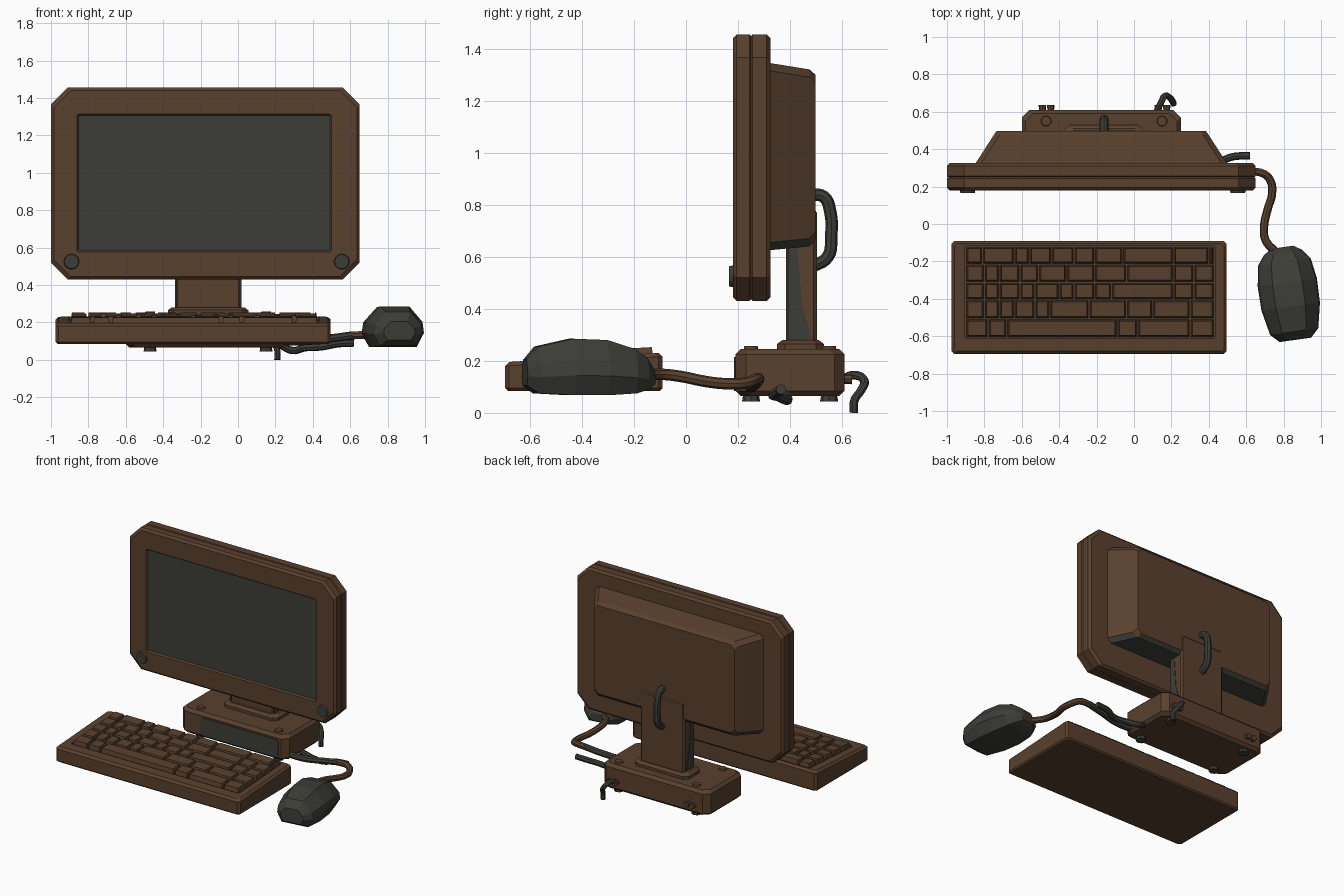
import bpy, bmesh, math
from mathutils import Vector, Matrix

if "Cube" in bpy.data.objects:
    bpy.data.objects.remove(bpy.data.objects["Cube"])


def material(name, rgb):
    m = bpy.data.materials.new(name)
    m.diffuse_color = (*rgb, 1)
    m.use_nodes = True
    m.node_tree.nodes["Principled BSDF"].inputs["Base Color"].default_value = m.diffuse_color
    return m


BROWN = material("brown_casing", (0.1, 0.052, 0.027))
GREY = material("dark_grey", (0.046, 0.047, 0.039))


def finish(name, bm, *mats):
    bmesh.ops.recalc_face_normals(bm, faces=bm.faces)
    me = bpy.data.meshes.new(name)
    bm.to_mesh(me)
    bm.free()
    ob = bpy.data.objects.new(name, me)
    bpy.context.collection.objects.link(ob)
    for m in mats:
        me.materials.append(m)
    return ob


def loft(name, loops, *mats):
    """Skin closed loops of equal length and cap both ends."""
    bm = bmesh.new()
    rings = [[bm.verts.new(p) for p in lp] for lp in loops]
    n = len(rings[0])
    bm.faces.new(rings[0])
    for a, b in zip(rings, rings[1:]):
        for i in range(n):
            j = (i + 1) % n
            bm.faces.new((a[i], a[j], b[j], b[i]))
    bm.faces.new(rings[-1])
    return finish(name, bm, *mats)


def octagon(x0, x1, v0, v1, c):
    """Rectangle with cut corners, as 2D points."""
    return [(x0 + c, v0), (x1 - c, v0), (x1, v0 + c), (x1, v1 - c),
            (x1 - c, v1), (x0 + c, v1), (x0, v1 - c), (x0, v0 + c)]


def upright(y, *a):
    return [(p, y, q) for p, q in octagon(*a)]


def flat(z, *a):
    return [(p, q, z(q) if callable(z) else z) for p, q in octagon(*a)]


def cylinder(name, loc, r, depth, mat, axis="Z", sides=12):
    bm = bmesh.new()
    rot = Matrix.Rotation(math.pi / 2, 4, "X") if axis == "Y" else Matrix()
    bmesh.ops.create_cone(bm, cap_ends=True, segments=sides, radius1=r, radius2=r * 0.85,
                          depth=depth, matrix=Matrix.Translation(loc) @ rot)
    return finish(name, bm, mat)


def tube(name, pts, r, mat):
    cu = bpy.data.curves.new(name, "CURVE")
    cu.dimensions = "3D"
    cu.bevel_depth, cu.bevel_resolution, cu.resolution_u = r, 2, 5
    cu.use_fill_caps = True
    sp = cu.splines.new("BEZIER")
    sp.bezier_points.add(len(pts) - 1)
    for bp, p in zip(sp.bezier_points, pts):
        bp.co = p
        bp.handle_left_type = bp.handle_right_type = "AUTO"
    cu.materials.append(mat)
    ob = bpy.data.objects.new(name, cu)
    bpy.context.collection.objects.link(ob)
    bpy.ops.object.select_all(action="DESELECT")
    ob.select_set(True)
    bpy.context.view_layer.objects.active = ob
    bpy.ops.object.convert(target="MESH")
    bpy.ops.object.shade_smooth_by_angle()


# Monitor frame with recessed screen
def frame_loop(y, d):
    return upright(y, -1 + d, 0.65 - d, 0.43 + d, 1.455 - d, 0.09)


def screen_loop(y, d):
    return upright(y, -0.86 + d, 0.5 - d, 0.575 + d, 1.315 - d, 0.008)


frame = loft("monitor_frame", [
    frame_loop(0.325, 0.015), frame_loop(0.31, 0), frame_loop(0.256, 0), frame_loop(0.25, 0.007),
    frame_loop(0.244, 0), frame_loop(0.195, 0), frame_loop(0.18, 0.015),
    screen_loop(0.18, 0), screen_loop(0.192, 0.008)], BROWN, GREY)
frame.data.polygons[-1].material_index = 1

# Round buttons in the lower frame corners
for side, x in (("left", -0.89), ("right", 0.555)):
    cylinder(side + "_frame_button", (x, 0.18, 0.525), 0.045, 0.03, GREY, "Y")

# Tapered rear housing, dark underneath
housing = loft("rear_housing", [
    upright(0.32, -0.85, 0.5, 0.625, 1.345, 0.03),
    upright(0.475, -0.75, 0.4, 0.64, 1.32, 0.03),
    upright(0.497, -0.735, 0.385, 0.665, 1.3, 0.03)], BROWN, GREY)
for p in housing.data.polygons:
    if p.normal.z < -0.5:
        p.material_index = 1

# Stand: neck, dark neck sides, collar, carrying handle
loft("stand_neck", [flat(z, -0.335 + d, 0.015 - d, 0.385, 0.503 - d, 0.012)
                    for z, d in ((0.24, 0), (0.77, 0), (0.785, 0.012))], BROWN)
side = [(0.392, 0.27), (0.482, 0.29), (0.445, 0.42), (0.428, 0.65), (0.392, 0.65)]
loft("neck_side_panels", [[(x, y, z) for y, z in side] for x in (-0.338, 0.018)], GREY)
loft("neck_collar", [flat(z, -0.375 + d, 0.055 - d, 0.35 + d, 0.53 - d, 0.03)
                     for z, d in ((0.235, 0), (0.265, 0), (0.28, 0.02))], BROWN)
tube("rear_handle", [(-0.16, y, z) for y, z in (
    (0.48, 0.84), (0.53, 0.83), (0.555, 0.77), (0.558, 0.68), (0.545, 0.6), (0.48, 0.56))], 0.024, GREY)

# Base block with dark front panel
loft("stand_base", [flat(z, -0.6 + d, 0.25 - d, 0.19 + d, 0.61 - d, 0.04)
                    for z, d in ((0.065, 0.02), (0.085, 0), (0.225, 0), (0.245, 0.02))], BROWN)
loft("base_front_panel", [upright(y, -0.43, 0.19, 0.085, 0.215, 0.015) for y in (0.195, 0.184)], GREY)

# Base screws, feet and rear knobs
for sx, x in (("left", -0.47), ("right", 0.15)):
    for sy, y in (("front", 0.25), ("rear", 0.55)):
        cylinder(f"{sx}_{sy}_base_screw", (x, y, 0.247), 0.03, 0.02, BROWN)
        cylinder(f"{sx}_{sy}_foot", (x, y, 0.058), 0.035, 0.03, GREY, sides=8)
    for k in (-0.02, 0.025):
        cylinder(f"{sx}_rear_knob", (x + k, 0.615, 0.13), 0.02, 0.045, BROWN, "Y", 8)

# Wedge keyboard tray
def rim(y):
    return 0.195 + (y + 0.695) * 0.06


def tray_loop(z, d):
    return flat(z, -0.975 + d, 0.495 - d, -0.695 + d, -0.09 - d, 0.015)


def bed_loop(z):
    return flat(z, -0.905, 0.435, -0.612, -0.117, 0.004)


loft("keyboard_tray", [
    tray_loop(0.085, 0.01), tray_loop(0.095, 0), tray_loop(lambda y: rim(y) - 0.015, 0),
    tray_loop(rim, 0.015), bed_loop(rim), bed_loop(lambda y: rim(y) - 0.02)], BROWN)

# Keys: five rows, each split at the listed x positions
rows = [
    (-0.81, -0.64, -0.56, -0.44, -0.32, -0.21, -0.06, 0.21, 0.4),
    (-0.8, -0.72, -0.61, -0.51, -0.36, -0.21, -0.04, 0.21, 0.32),
    (-0.8, -0.72, -0.61, -0.53, -0.4, -0.32, -0.21, -0.12, 0.21, 0.32),
    (-0.8, -0.72, -0.64, -0.53, -0.45, -0.24, -0.04, 0.1, 0.3),
    (-0.78, -0.68, -0.09, 0.02, 0.3)]
ys = (-0.12, -0.215, -0.312, -0.405, -0.507, -0.608)
bm = bmesh.new()
for r, cuts in enumerate(rows):
    edges = (-0.9, *cuts, 0.43)
    for x0, x1 in zip(edges, edges[1:]):
        vs = bmesh.ops.create_cube(bm, size=1)["verts"]
        for v in vs:
            up = v.co.z > 0
            g = 0.012 if up else 0.004
            v.co.x = x1 - g if v.co.x > 0 else x0 + g
            v.co.y = ys[r] - g if v.co.y > 0 else ys[r + 1] + g
            v.co.z = rim(v.co.y) + (0.024 if up else -0.025)
finish("keyboard_keys", bm, BROWN)

# Faceted mouse: cross-sections along its length, turned slightly
section = [(-0.75, 0), (-1, 0.35), (-0.95, 0.62), (-0.5, 1), (0.5, 1), (0.95, 0.62), (1, 0.35), (0.75, 0)]
stations = [(-0.25, 0.085, 0.105, 0.205), (-0.205, 0.13, 0.075, 0.255), (-0.07, 0.158, 0.068, 0.285),
            (0.06, 0.16, 0.068, 0.28), (0.17, 0.142, 0.075, 0.245), (0.22, 0.105, 0.09, 0.21),
            (0.25, 0.06, 0.11, 0.165)]
turn = Matrix.Translation((0.828, -0.372, 0)) @ Matrix.Rotation(math.radians(8), 4, "Z")
loft("mouse", [[turn @ Vector((u * w, y, b + v * (t - b))) for u, v in section]
               for y, w, b, t in stations], GREY)

# Cables
tube("mouse_cable", [(0.76, -0.15, 0.145), (0.705, -0.09, 0.148), (0.695, -0.02, 0.14), (0.715, 0.08, 0.12),
                     (0.738, 0.16, 0.112), (0.73, 0.23, 0.115), (0.69, 0.27, 0.13), (0.6, 0.28, 0.13)],
     0.022, BROWN)
tube("mouse_cable_end", [(0.61, 0.28, 0.13), (0.5, 0.27, 0.115), (0.36, 0.25, 0.1), (0.22, 0.25, 0.1)],
     0.022, GREY)
tube("loose_cable", [(0.62, 0.365, 0.09), (0.53, 0.36, 0.085), (0.45, 0.335, 0.07), (0.36, 0.35, 0.065),
                     (0.29, 0.39, 0.05), (0.22, 0.37, 0.085)], 0.02, GREY)
tube("rear_cable", [(0.12, 0.6, 0.13), (0.145, 0.65, 0.145), (0.165, 0.685, 0.125), (0.195, 0.672, 0.085),
                    (0.21, 0.648, 0.05), (0.21, 0.645, 0.0)], 0.017, GREY)
